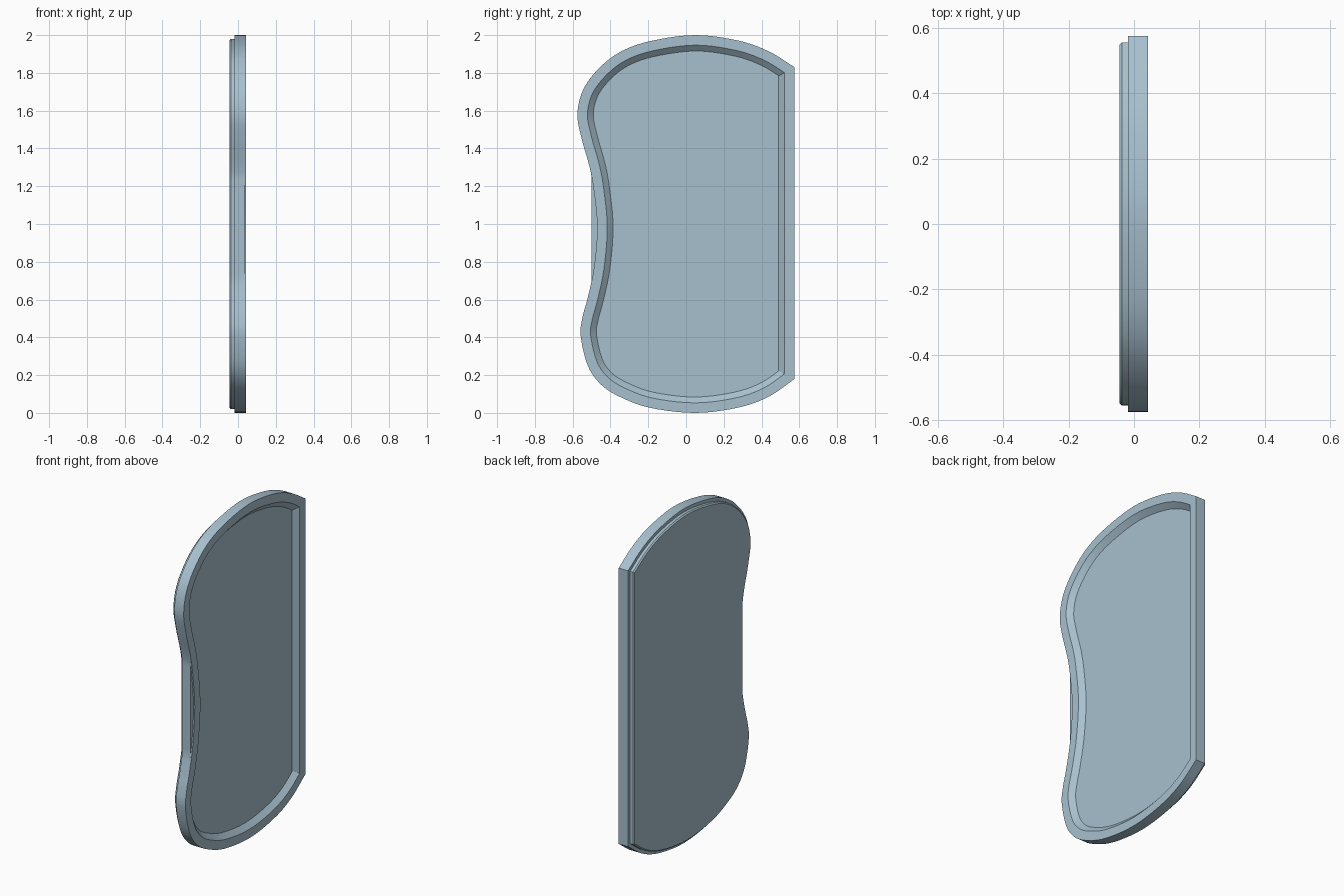
import bpy, bmesh
from mathutils import Vector

if "Cube" in bpy.data.objects:
    bpy.data.objects.remove(bpy.data.objects["Cube"])

# Outline control points (y, z), from the upper back corner round to the lower one
CONTROL = [(.575, 1.83), (.44, 1.913), (.28, 1.97), (.05, 2.0), (-.19, 1.968),
           (-.35, 1.91), (-.465, 1.82), (-.545, 1.71), (-.575, 1.58), (-.552, 1.45),
           (-.51, 1.30), (-.487, 1.17), (-.47, .98), (-.487, .77), (-.52, .61),
           (-.547, .51), (-.558, .41), (-.52, .25), (-.45, .15), (-.35, .085),
           (-.19, .027), (.05, 0), (.28, .029), (.44, .087), (.575, .18)]


def smooth_path(ctrl, steps=5):
    """Catmull-Rom curve through the control points, open at the straight edge."""
    p = [Vector(c) for c in ctrl]
    p = [2 * p[0] - p[1]] + p + [2 * p[-1] - p[-2]]
    out = []
    for a, b, c, d in zip(p, p[1:], p[2:], p[3:]):
        for i in range(steps):
            t = i / steps
            out.append(.5 * (2 * b + (c - a) * t + (2 * a - 5 * b + 4 * c - d) * t ** 2
                             + (3 * b - a - 3 * c + d) * t ** 3))
    return out + [p[-2]]


def inset(path, dist):
    """Mitred inward offset of a closed counter-clockwise outline."""
    out = []
    for i, p in enumerate(path):
        e1 = (p - path[i - 1]).normalized()
        e2 = (path[(i + 1) % len(path)] - p).normalized()
        n1, n2 = Vector((-e1.y, e1.x)), Vector((-e2.y, e2.x))
        out.append(p + (n1 + n2) * dist / (1 + n1.dot(n2)))
    return out


def loft(name, rings, mat):
    """Skin a stack of (x, outline) rings and cap both ends."""
    bm = bmesh.new()
    loops = [[bm.verts.new((x, p.x, p.y)) for p in path] for x, path in rings]
    for a, b in zip(loops, loops[1:]):
        for i in range(len(a)):
            j = (i + 1) % len(a)
            bm.faces.new((a[i], a[j], b[j], b[i]))
    bm.faces.new(loops[0][::-1])
    bm.faces.new(loops[-1])
    bmesh.ops.remove_doubles(bm, verts=bm.verts, dist=1e-5)
    bmesh.ops.recalc_face_normals(bm, faces=bm.faces)
    me = bpy.data.meshes.new(name)
    bm.to_mesh(me)
    bm.free()
    me.materials.append(mat)
    ob = bpy.data.objects.new(name, me)
    bpy.context.collection.objects.link(ob)
    bpy.ops.object.select_all(action='DESELECT')
    ob.select_set(True)
    bpy.context.view_layer.objects.active = ob
    bpy.ops.object.shade_smooth_by_angle(angle=.5)


blue = bpy.data.materials.new("pale_blue_grey")
blue.diffuse_color = (.39, .53, .62, 1)
blue.use_nodes = True
blue.node_tree.nodes["Principled BSDF"].inputs["Base Color"].default_value = blue.diffuse_color

rim = smooth_path(CONTROL)
# The body has a straight edge across the waist, the rim above it stays curved
body = [Vector((min(p.x, -.5), p.y)) if p.x < -.4 and .6 < p.y < 1.35 else p.copy()
        for p in rim]

# Tray with raised rim and sloped recess
loft("tray", [(-.019, body), (.035, body), (.035, rim), (.043, rim),
              (.043, inset(rim, .053)), (.015, inset(rim, .084))], blue)

# Stepped backing plate with a small chamfer
plate = inset(body, .02)
loft("backing_plate", [(-.044, inset(body, .027)), (-.037, plate), (-.019, plate)], blue)
